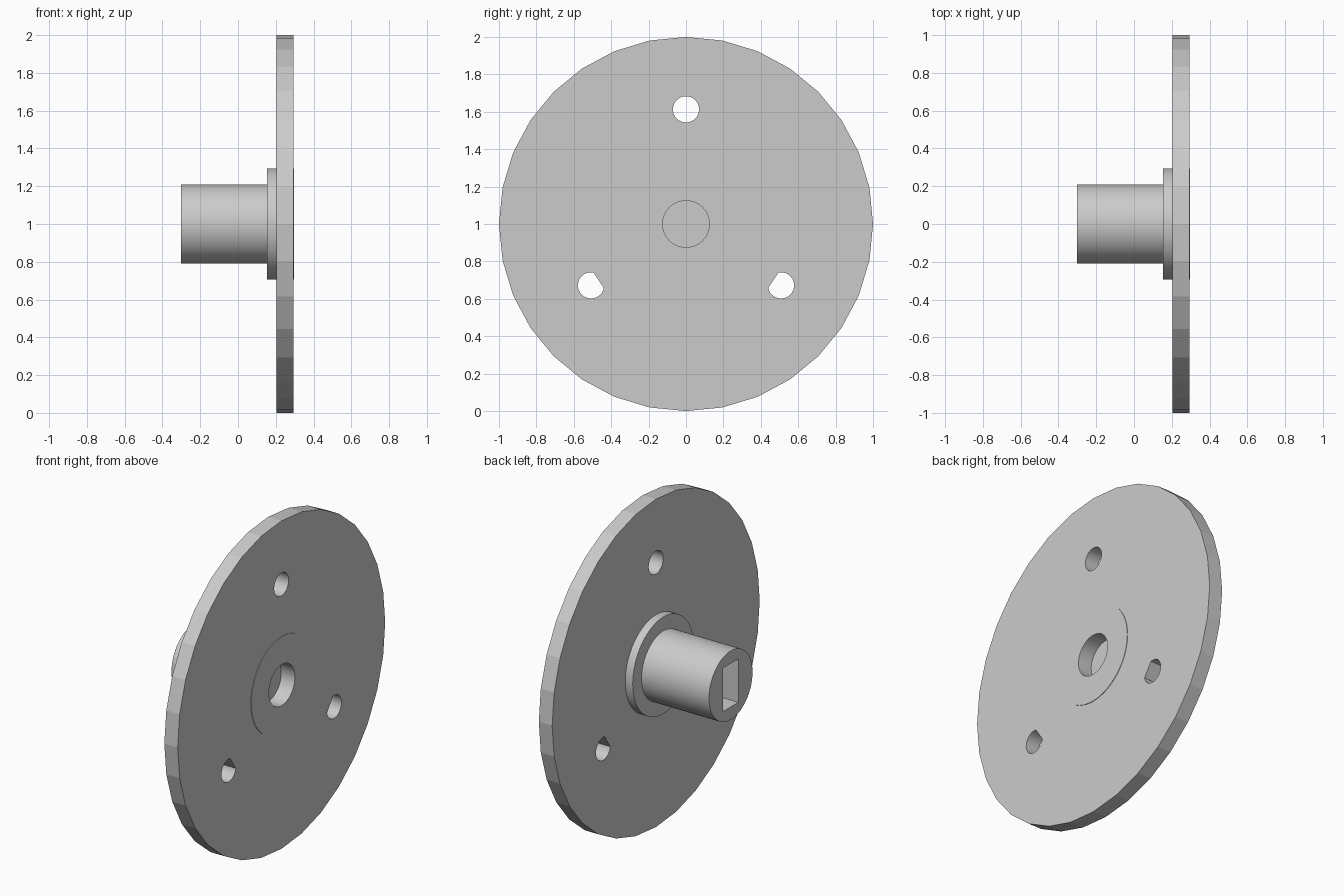
import bpy
import bmesh
from math import sin, cos, tau, atan2, pi

cube = bpy.data.objects.get("Cube")
if cube:
    bpy.data.objects.remove(cube, do_unlink=True)

grey = bpy.data.materials.new("light_grey")
grey.use_nodes = True
colour = (0.6, 0.6, 0.6, 1)
grey.diffuse_color = colour
grey.node_tree.nodes["Principled BSDF"].inputs["Base Color"].default_value = colour

AXIS_Z = 1.0


def circle(radius, sides, y=0, z=0):
    """Points of a circle in the y-z plane, starting at the top."""
    return [(y + radius * sin(tau * i / sides), z + radius * cos(tau * i / sides))
            for i in range(sides)]


def prism(name, points, x0, x1):
    """Extrude a y-z outline along x."""
    bm = bmesh.new()
    face = bm.faces.new([bm.verts.new((x0, y, AXIS_Z + z)) for y, z in points])
    top = bmesh.ops.extrude_face_region(bm, geom=[face])["geom"]
    bmesh.ops.translate(bm, vec=(x1 - x0, 0, 0),
                        verts=[v for v in top if isinstance(v, bmesh.types.BMVert)])
    bmesh.ops.recalc_face_normals(bm, faces=bm.faces[:])
    mesh = bpy.data.meshes.new(name)
    bm.to_mesh(mesh)
    bm.free()
    mesh.materials.append(grey)
    obj = bpy.data.objects.new(name, mesh)
    bpy.context.collection.objects.link(obj)
    return obj


def cut(obj, cutters):
    """Subtract the cutters, bake the result and remove them."""
    for cutter in cutters:
        mod = obj.modifiers.new("cut", "BOOLEAN")
        mod.operation = "DIFFERENCE"
        mod.solver = "EXACT"
        mod.object = cutter
    graph = bpy.context.evaluated_depsgraph_get()
    mesh = bpy.data.meshes.new_from_object(obj.evaluated_get(graph))
    obj.modifiers.clear()
    obj.data = mesh
    for cutter in cutters:
        bpy.data.objects.remove(cutter, do_unlink=True)


def smooth(obj):
    bpy.ops.object.select_all(action="DESELECT")
    obj.select_set(True)
    bpy.context.view_layer.objects.active = obj
    bpy.ops.object.shade_smooth_by_angle(angle=pi / 6)


def bore():
    return prism("bore_cutter", circle(0.125, 48), 0.1, 0.4)


# Faceted disc with a central bore and three bolt holes
disc = prism("disc", circle(1.0, 32), 0.203, 0.293)
holes = [bore(), prism("hole_cutter", circle(0.07, 32, 0, 0.613), 0.1, 0.4)]
for side in (-1, 1):
    outline = circle(0.07, 32, side * 0.508, -0.328)
    # The lower holes have a flat on the side towards the hub
    flat = atan2(side * -0.83, 0.56)
    outline = [p for p in outline
               if cos(atan2(p[0] - side * 0.508, p[1] + 0.328) - flat) < 0.82]
    holes.append(prism("hole_cutter", outline, 0.1, 0.4))
cut(disc, holes)

# Flange collar around the hub
flange = prism("flange", circle(0.295, 64), 0.153, 0.296)
cut(flange, [bore()])
smooth(flange)

# Hub with a rectangular shaft socket; its inner end closes the bore
hub = prism("hub", circle(0.21, 64), -0.302, 0.204)
w, h = 0.073, 0.132
cut(hub, [prism("socket_cutter", [(-w, -h), (w, -h), (w, h), (-w, h)], -0.4, 0.1)])
smooth(hub)
